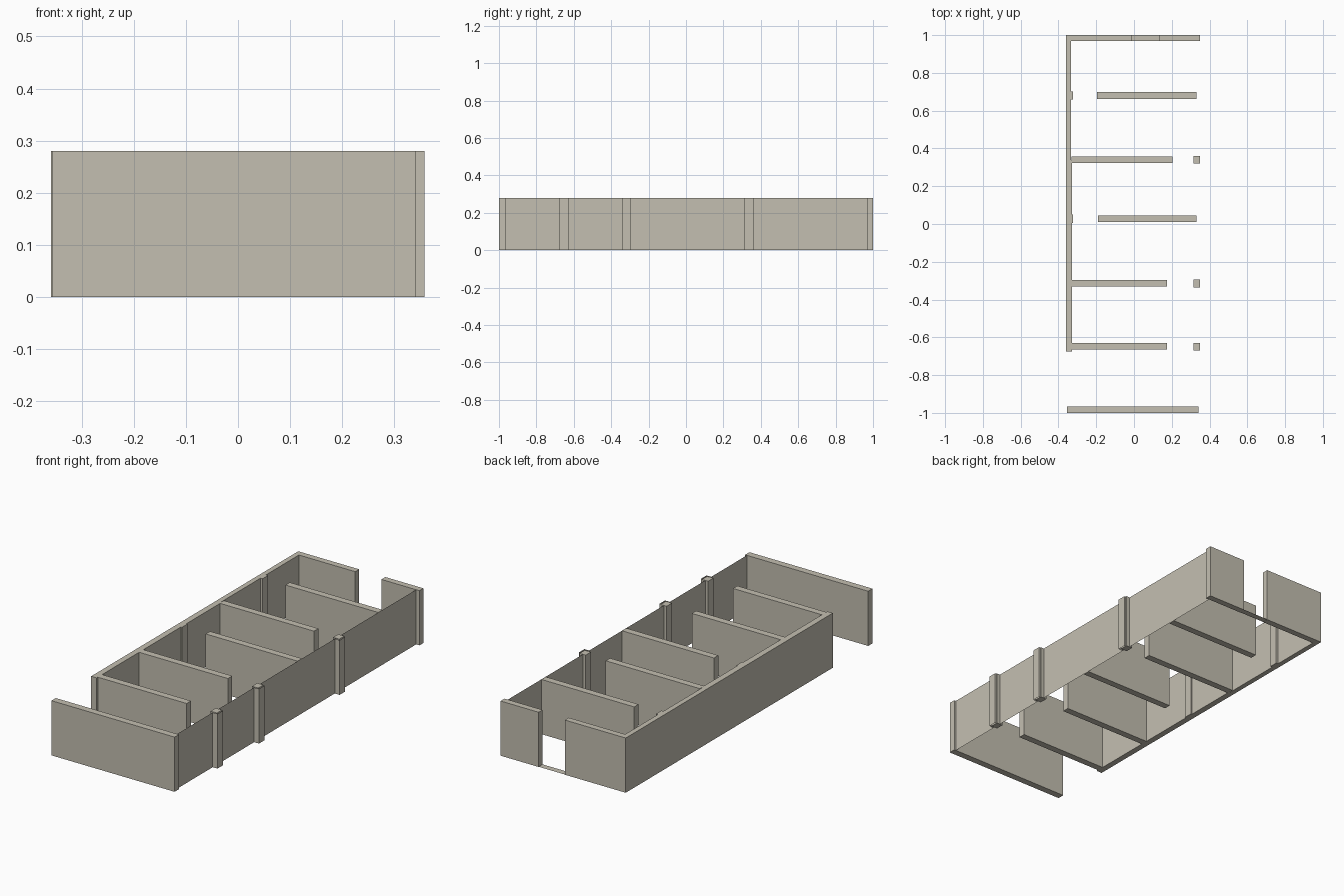
import bpy, bmesh

if "Cube" in bpy.data.objects:
    bpy.data.objects.remove(bpy.data.objects["Cube"])

H = 0.28  # wall height

plaster = bpy.data.materials.new("warm grey plaster")
plaster.diffuse_color = (0.55, 0.52, 0.44, 1)
plaster.use_nodes = True
plaster.node_tree.nodes["Principled BSDF"].inputs["Base Color"].default_value = plaster.diffuse_color


def finish(name, bm):
    mesh = bpy.data.meshes.new(name)
    bm.to_mesh(mesh)
    bm.free()
    mesh.materials.append(plaster)
    obj = bpy.data.objects.new(name, mesh)
    bpy.context.collection.objects.link(obj)
    return obj


def wall(name, x0, x1, y0, y1):
    """Full-height block from its plan rectangle."""
    bm = bmesh.new()
    bmesh.ops.create_cube(bm, size=1)
    for v in bm.verts:
        v.co = ((x0 + x1) / 2 + v.co.x * (x1 - x0),
                (y0 + y1) / 2 + v.co.y * (y1 - y0),
                (v.co.z + 0.5) * H)
    return finish(name, bm)


def sheet(name, path, height=H):
    """Zero-thickness upright skin along a plan path."""
    bm = bmesh.new()
    low = [bm.verts.new((x, y, 0)) for x, y in path]
    top = [bm.verts.new((x, y, height)) for x, y in path]
    for i in range(len(path) - 1):
        bm.faces.new((low[i], low[i + 1], top[i + 1], top[i]))
    return finish(name, bm)


# Outer walls
wall("left_wall_rear", -0.359, -0.333, 0.34, 0.97)
wall("left_wall_front", -0.359, -0.328, -0.675, 0.34)
wall("front_wall", -0.356, 0.341, -1.0, -0.965)
wall("back_wall_left", -0.359, -0.014, 0.968, 1.0)
wall("back_wall_right", 0.134, 0.35, 0.968, 1.0)

# Flat threshold in the back doorway
bm = bmesh.new()
bm.faces.new([bm.verts.new((x, y, 0.001)) for x, y in
              ((-0.014, 0.968), (0.134, 0.968), (0.134, 1.0), (-0.014, 1.0))])
finish("door_threshold", bm)

# Thin right-hand wall
sheet("right_wall_sheet", [(0.331, -0.967), (0.331, 0.97)])

# Partitions joined to the left wall
for i, (y, end) in enumerate(((0.341, 0.204), (-0.314, 0.175), (-0.648, 0.175))):
    wall(f"left_partition_{i + 1}", -0.33, end, y - 0.0175, y + 0.0175)

# Partitions joined to the right wall, with a small door jamb on the left
for i, (y, start) in enumerate(((0.68, -0.195), (0.028, -0.19))):
    wall(f"right_partition_{i + 1}", start, 0.33, y - 0.0175, y + 0.0175)
    wall(f"left_jamb_{i + 1}", -0.335, -0.322, y - 0.022, y + 0.022)

# Posts in the right wall, each with a thin outer casing
for i, (y, case_y) in enumerate(((-0.65, -0.655), (-0.315, -0.32), (0.34, 0.332))):
    wall(f"right_post_{i + 1}", 0.315, 0.35, y - 0.021, y + 0.021)
    a, b = case_y - 0.022, case_y + 0.022
    sheet(f"post_casing_{i + 1}", [(0.331, a), (0.358, a), (0.358, b), (0.331, b)])
